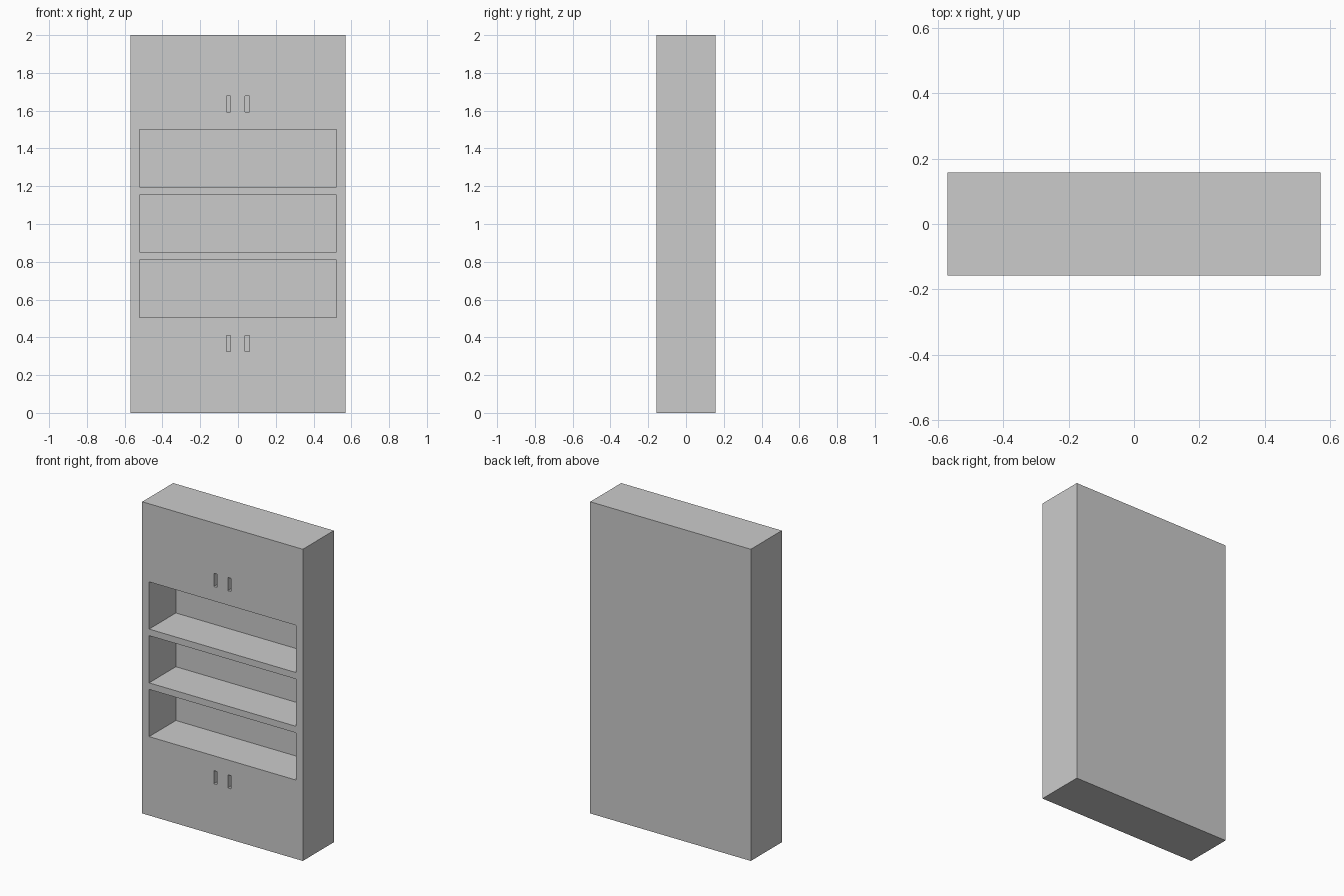
import bpy, bmesh
from mathutils import Matrix, Vector

if "Cube" in bpy.data.objects:
    bpy.data.objects.remove(bpy.data.objects["Cube"])

WIDTH, DEPTH, HEIGHT = 1.14, 0.314, 2.0
FRONT = -DEPTH / 2


def add_box(bm, lo, hi):
    lo, hi = Vector(lo), Vector(hi)
    mat = Matrix.Translation((lo + hi) / 2) @ Matrix.Diagonal((*(hi - lo), 1))
    bmesh.ops.create_cube(bm, size=1, matrix=mat)


def make_object(name, bm):
    mesh = bpy.data.meshes.new(name)
    bm.to_mesh(mesh)
    bm.free()
    obj = bpy.data.objects.new(name, mesh)
    bpy.context.collection.objects.link(obj)
    return obj


# Cabinet body
bm = bmesh.new()
add_box(bm, (-WIDTH / 2, FRONT, 0), (WIDTH / 2, -FRONT, HEIGHT))
cabinet = make_object("cabinet_body", bm)

# Recesses: three open shelves and four finger slots
bm = bmesh.new()
for i in range(3):
    z = 0.506 + i * 0.345
    add_box(bm, (-0.521, FRONT - 0.1, z), (0.521, FRONT + 0.271, z + 0.303))
for z in (0.326, 1.592):
    for x in (-0.051, 0.049):
        add_box(bm, (x - 0.011, FRONT - 0.1, z), (x + 0.011, FRONT + 0.04, z + 0.085))
cutter = make_object("recess_cutter", bm)
cutter.hide_render = True
cutter.display_type = 'WIRE'

# Carve the recesses into the body
cut = cabinet.modifiers.new("recesses", 'BOOLEAN')
cut.operation = 'DIFFERENCE'
cut.solver = 'EXACT'
cut.object = cutter
bpy.context.view_layer.objects.active = cabinet
bpy.ops.object.modifier_apply(modifier=cut.name)
bpy.data.objects.remove(cutter)
